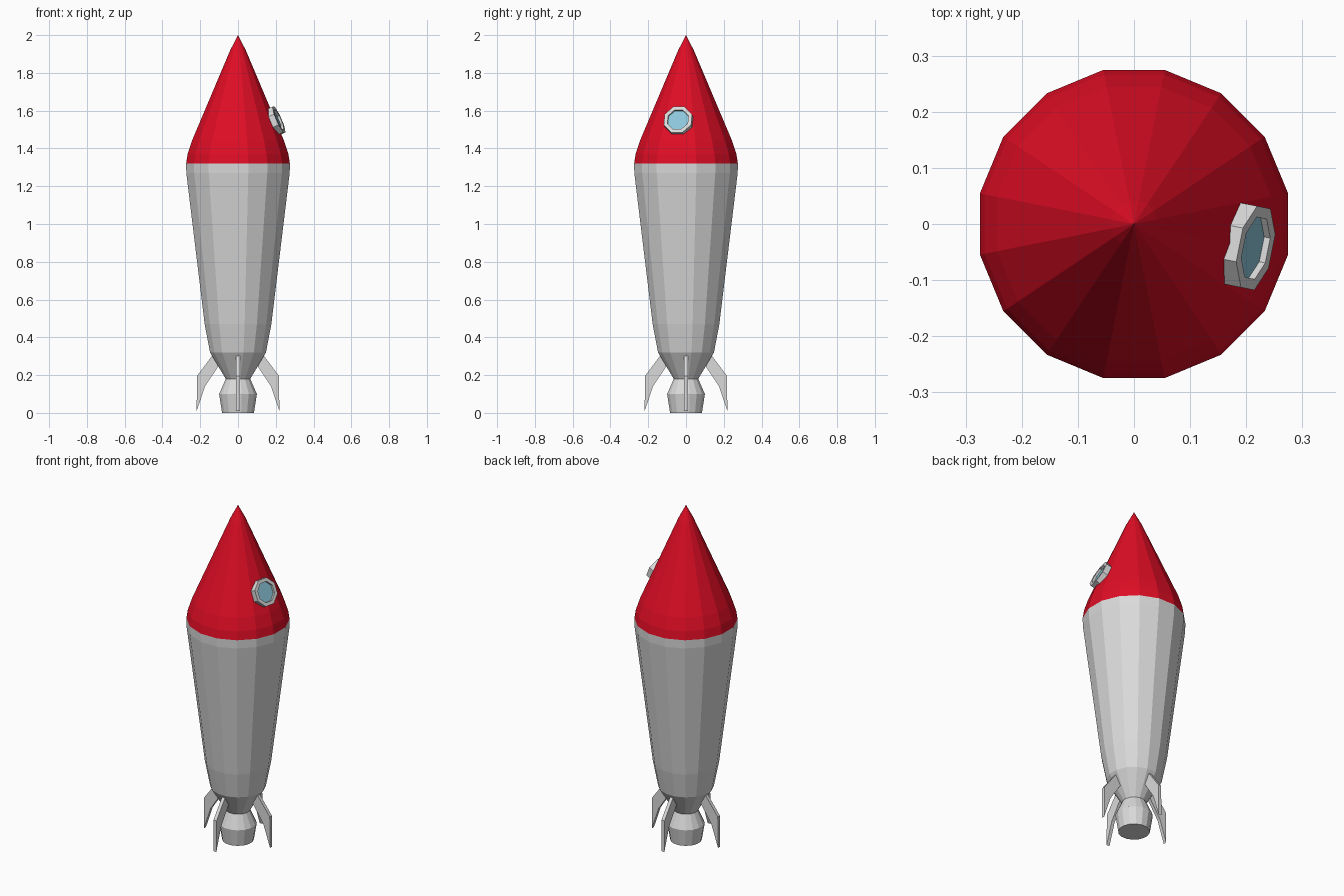
import bpy, bmesh, math
from mathutils import Matrix, Vector

if "Cube" in bpy.data.objects:
    bpy.data.objects.remove(bpy.data.objects["Cube"])


def material(name, rgb):
    m = bpy.data.materials.new(name)
    m.diffuse_color = (*rgb, 1)
    m.use_nodes = True
    m.node_tree.nodes["Principled BSDF"].inputs["Base Color"].default_value = m.diffuse_color
    return m


GREY = material("light grey", (0.70, 0.70, 0.70))
RED = material("red", (0.74, 0.004, 0.018))
GLASS = material("window blue", (0.26, 0.56, 0.70))


def finish(name, bm, mat, matrix=None):
    if matrix:
        bm.transform(matrix)
    bmesh.ops.recalc_face_normals(bm, faces=bm.faces)
    me = bpy.data.meshes.new(name)
    bm.to_mesh(me)
    bm.free()
    me.materials.append(mat)
    ob = bpy.data.objects.new(name, me)
    bpy.context.collection.objects.link(ob)
    return ob


def lathe(name, profile, sides, mat, matrix=None, closed=False):
    """Turn (radius, z) points around z; radius 0 makes a tip."""
    bm = bmesh.new()
    rings = []
    for r, z in profile:
        if r == 0:
            rings.append([bm.verts.new((0, 0, z))] * sides)
        else:
            angles = [2 * math.pi * (i + 0.5) / sides for i in range(sides)]
            rings.append([bm.verts.new((r * math.cos(a), r * math.sin(a), z)) for a in angles])
    pairs = list(zip(rings, rings[1:]))
    if closed:
        pairs.append((rings[-1], rings[0]))
    for a, b in pairs:
        for i in range(sides):
            j = (i + 1) % sides
            bm.faces.new(list(dict.fromkeys((a[i], a[j], b[j], b[i]))))
    return finish(name, bm, mat, matrix)


# Hull with nozzle, then the nose cone
lathe("hull", [(0, 0), (0.086, 0), (0.102, 0.10), (0.066, 0.18), (0.151, 0.32),
               (0.180, 0.47), (0.279, 1.27), (0.280, 1.32)], 16, GREY)
lathe("nose_cone", [(0.280, 1.32), (0.272, 1.37), (0.249, 1.44), (0.042, 1.92), (0, 2.0)], 16, RED)

# Four swept fins
outline = [(0.10, 0.29), (0.135, 0.305), (0.217, 0.195), (0.219, 0.01), (0.175, 0.14), (0.105, 0.245)]
for k in range(4):
    bm = bmesh.new()
    face = bm.faces.new([bm.verts.new((x, -0.01, z)) for x, z in outline])
    ext = bmesh.ops.extrude_face_region(bm, geom=[face])
    new = [v for v in ext["geom"] if isinstance(v, bmesh.types.BMVert)]
    bmesh.ops.translate(bm, verts=new, vec=(0, 0.02, 0))
    if not face.is_valid or len(bm.faces) < 8:
        bm.faces.new([v for v in bm.verts if v not in new])
    finish(f"fin_{k + 1}", bm, GREY, Matrix.Rotation(k * math.pi / 2, 4, 'Z'))

# Porthole, tilted to lie on the cone
yaw, pitch = math.radians(-11.25), math.radians(23.5)
normal = Vector((math.cos(pitch) * math.cos(yaw), math.cos(pitch) * math.sin(yaw), math.sin(pitch)))
place = (Matrix.Translation((0.217, -0.043, 1.553)) @ Matrix.Rotation(yaw, 4, 'Z')
         @ Matrix.Rotation(math.pi / 2 - pitch, 4, 'Y'))
lathe("porthole_rim", [(0.080, -0.035), (0.080, 0), (0.059, 0), (0.059, -0.035)], 8, GREY, place, True)
lathe("porthole_glass", [(0, -0.012), (0.060, -0.012)], 8, GLASS, place)
# Glass must face outward
glass = bpy.data.objects["porthole_glass"].data
if glass.polygons[0].normal.dot(normal) < 0:
    glass.flip_normals()
